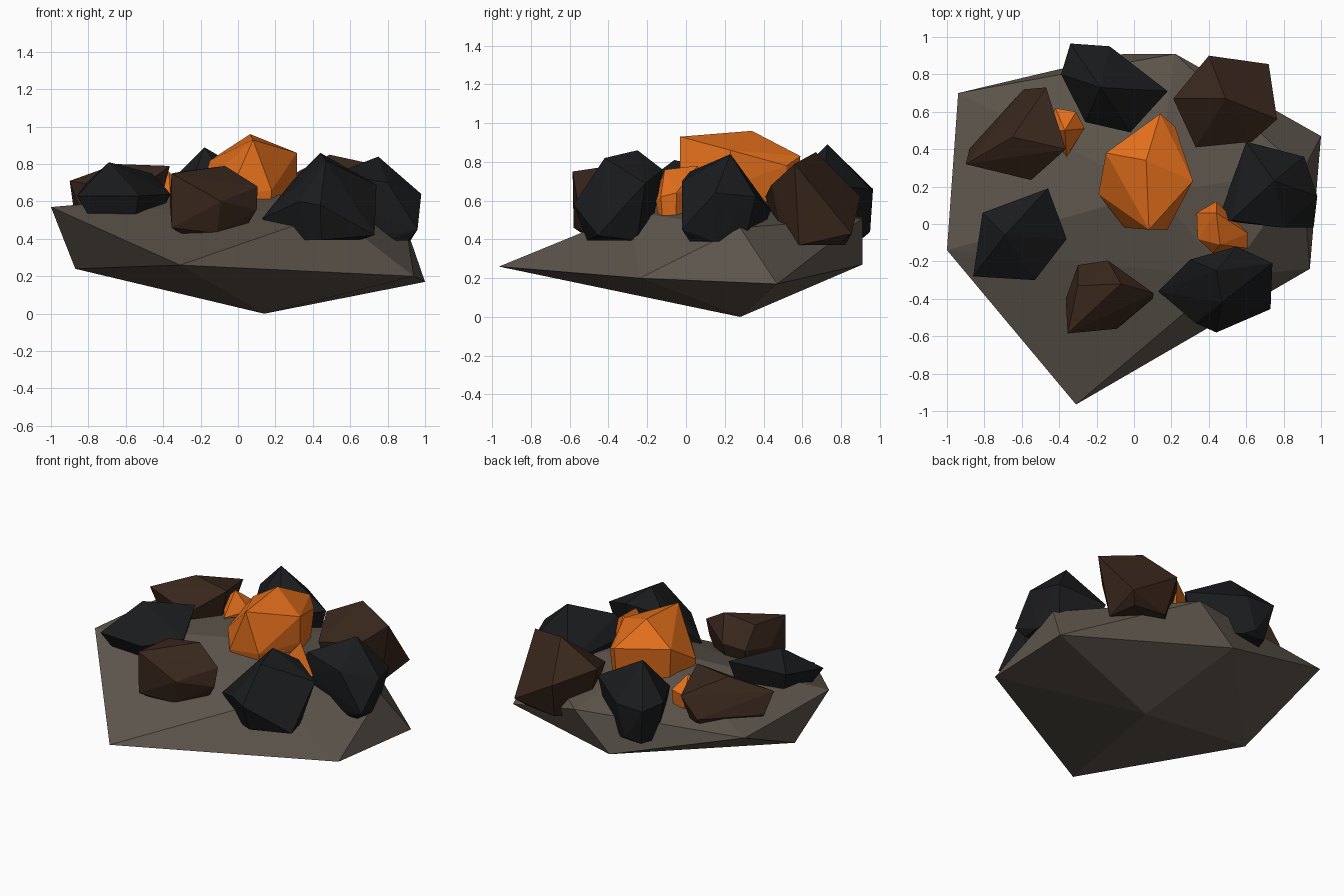
import bpy, bmesh
from mathutils import Vector


def material(name, rgb):
    m = bpy.data.materials.new(name)
    m.diffuse_color = (*rgb, 1)
    return m


STONE = material("grey stone", (0.113, 0.094, 0.074))
COAL = material("charcoal", (0.0105, 0.0112, 0.0122))
BROWN = material("dark brown", (0.040, 0.020, 0.0115))
EMBER = material("ember orange", (0.78, 0.162, 0.012))


def finish(bm, name, mat):
    bmesh.ops.recalc_face_normals(bm, faces=bm.faces[:])
    me = bpy.data.meshes.new(name)
    bm.to_mesh(me)
    bm.free()
    me.materials.append(mat)
    ob = bpy.data.objects.new(name, me)
    bpy.context.collection.objects.link(ob)
    return ob


def rock(name, mat, girdle, tops, floor, shrink=0.7):
    """Faceted rock: hull of a girdle, its peaks, and a shrunken foot."""
    mid = sum((Vector(p) for p in girdle), Vector()) / len(girdle)
    foot = [(mid.x + (p[0] - mid.x) * shrink, mid.y + (p[1] - mid.y) * shrink, floor)
            for p in girdle]
    bm = bmesh.new()
    for p in list(girdle) + list(tops) + foot:
        bm.verts.new(p)
    bmesh.ops.convex_hull(bm, input=bm.verts[:])
    junk = [v for v in bm.verts if not v.link_faces]
    bmesh.ops.delete(bm, geom=junk, context='VERTS')
    finish(bm, name, mat)


# Base slab: a squashed twenty-sided stone made of two offset rings and two poles
low = [(.94, -.24, .20), (1.0, .47, .17), (-.05, .91, .27), (-.87, .05, .24), (-.31, -.965, .26)]
high = [(.90, .28, .46), (.22, .91, .51), (-.94, .70, .54), (-1, -.14, .57), (.50, -.28, .54)]
bm = bmesh.new()
lo = [bm.verts.new(p) for p in low]
hi = [bm.verts.new(p) for p in high]
bottom = bm.verts.new((.14, .28, 0))
top = bm.verts.new((.12, .17, .67))
for i in range(5):
    j = (i + 1) % 5
    for tri in ((lo[i], lo[j], hi[i]), (hi[i], lo[j], hi[j]),
                (hi[i], hi[j], top), (lo[j], lo[i], bottom)):
        bm.faces.new(tri)
finish(bm, "base_slab", STONE)

# Charcoal rocks
rock("coal_left", COAL,
     [(-.86, -.28, .63), (-.81, .06, .70), (-.46, .19, .75), (-.36, -.08, .64), (-.53, -.30, .63)],
     [(-.69, -.06, .81)], .52, .75)
rock("coal_back", COAL,
     [(-.39, .80, .68), (-.34, .965, .66), (-.13, .95, .66), (-.20, .95, .44), (.18, .71, .68),
      (-.02, .49, .66), (-.26, .545, .66)],
     [(-.18, .73, .89)], .41, .75)
rock("coal_right", COAL,
     [(.45, .02, .62), (.60, .44, .55), (.91, .36, .62), (.98, .15, .64),
      (.96, -.02, .45), (.80, -.02, .70), (.52, .02, .75)],
     [(.75, .23, .84)], .39, .75)
rock("coal_front", COAL,
     [(.13, -.36, .51), (.30, -.19, .72), (.55, -.12, .76), (.74, -.21, .69),
      (.73, -.455, .42), (.44, -.58, .58), (.33, -.53, .60)],
     [(.44, -.25, .86), (.47, -.42, .82)], .395)

# Brown rocks
rock("brown_back_left", BROWN,
     [(-.90, .32, .71), (-.88, .40, .57), (-.59, .72, .58), (-.47, .73, .72),
      (-.365, .40, .79), (-.55, .235, .65)],
     [(-.65, .465, .80)], .48)
rock("brown_back_right", BROWN,
     [(.21, .67, .70), (.40, .90, .62), (.72, .855, .43), (.765, .56, .79),
      (.63, .44, .68), (.33, .41, .62)],
     [(.49, .67, .85)], .37)
rock("brown_front", BROWN,
     [(-.355, -.585, .75), (-.365, -.40, .60), (-.30, -.22, .62), (-.14, -.195, .64),
      (.105, -.37, .68), (.10, -.40, .555), (-.09, -.56, .60), (-.355, -.58, .46)],
     [(-.07, -.32, .79), (-.30, -.33, .76)], .43, .7)

# Glowing orange rocks
rock("ember_centre", EMBER,
     [(-.19, .16, .68), (-.15, .38, .82), (.14, .59, .83), (.22, .52, .78),
      (.315, .23, .68), (.18, -.03, .66), (-.05, -.02, .63)],
     [(.065, .34, .96), (.315, .23, .86), (.08, -.03, .93)], .52, .9)
rock("ember_left", EMBER,
     [(-.46, .50, .66), (-.42, .62, .66), (-.31, .60, .67), (-.265, .51, .64), (-.36, .36, .62)],
     [(-.37, .50, .76)], .48, .8)
rock("ember_right", EMBER,
     [(.335, .06, .64), (.44, .12, .66), (.61, -.05, .64), (.61, -.13, .62),
      (.55, -.155, .60), (.42, -.155, .64), (.34, -.08, .64)],
     [(.44, .06, .78), (.46, -.11, .76)], .48, .85)
